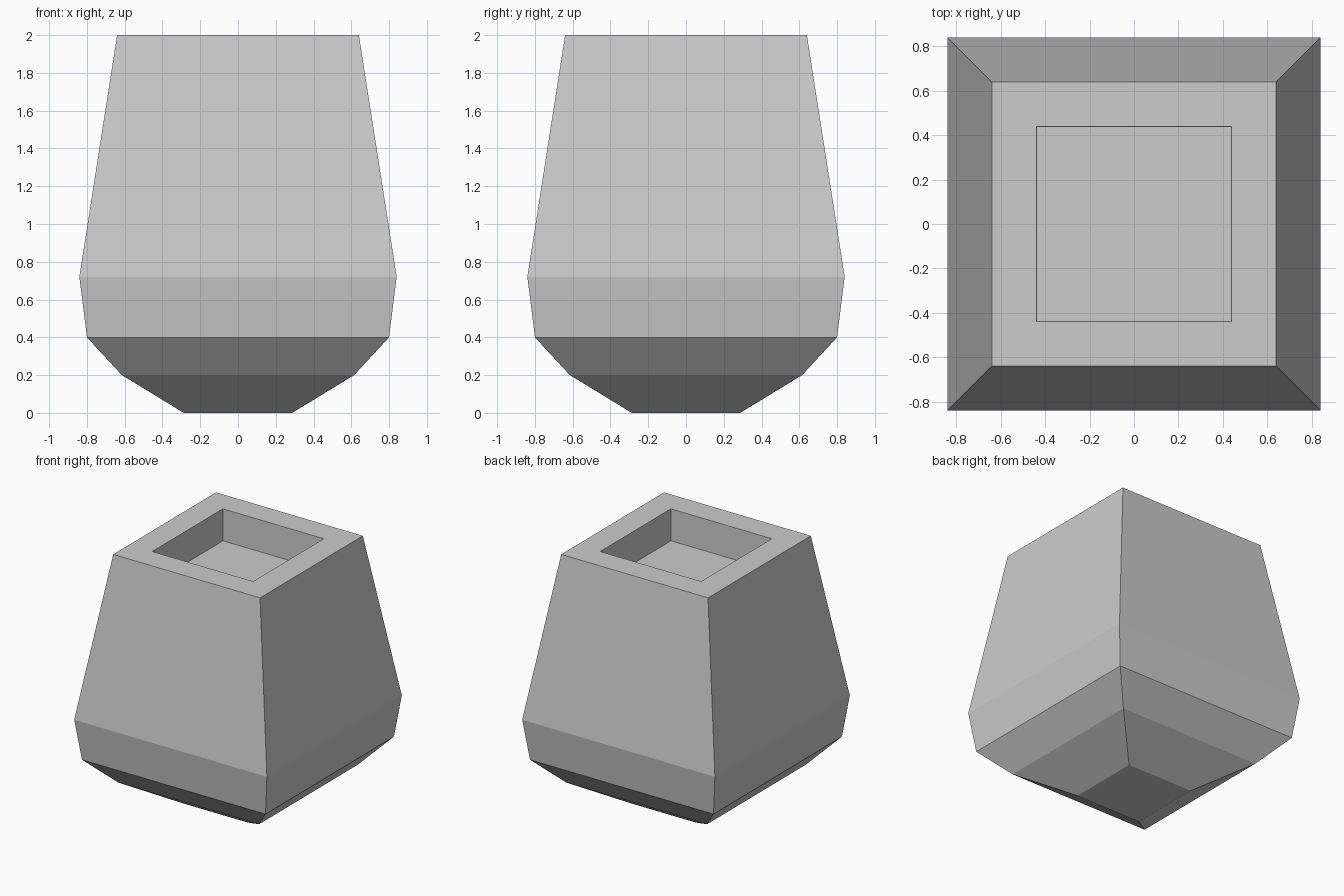
import bpy
import bmesh

cube = bpy.data.objects.get("Cube")
if cube:
    bpy.data.objects.remove(cube, do_unlink=True)


def make_material(name, color):
    mat = bpy.data.materials.new(name)
    mat.use_nodes = True
    mat.diffuse_color = color
    mat.node_tree.nodes["Principled BSDF"].inputs["Base Color"].default_value = color
    return mat


def square_loft(name, profile, mat):
    """Stack square rings given as (half width, height), capped at both ends."""
    bm = bmesh.new()
    corners = ((-1, -1), (1, -1), (1, 1), (-1, 1))
    rings = [[bm.verts.new((sx * r, sy * r, z)) for sx, sy in corners]
             for r, z in profile]
    for low, high in zip(rings, rings[1:]):
        for i in range(4):
            j = (i + 1) % 4
            bm.faces.new((low[i], low[j], high[j], high[i]))
    bm.faces.new(rings[0][::-1])
    bm.faces.new(rings[-1])
    mesh = bpy.data.meshes.new(name)
    bm.to_mesh(mesh)
    bm.free()
    mesh.materials.append(mat)
    obj = bpy.data.objects.new(name, mesh)
    bpy.context.collection.objects.link(obj)
    return obj


grey = make_material("light_grey", (0.604, 0.604, 0.604, 1))

# Outer wall from the base up, then over the rim and down into the recess
square_loft("planter_pot", [
    (0.287, 0), (0.615, 0.2), (0.8, 0.4), (0.84, 0.72), (0.64, 2),
    (0.44, 2), (0.437, 1.75),
], grey)
